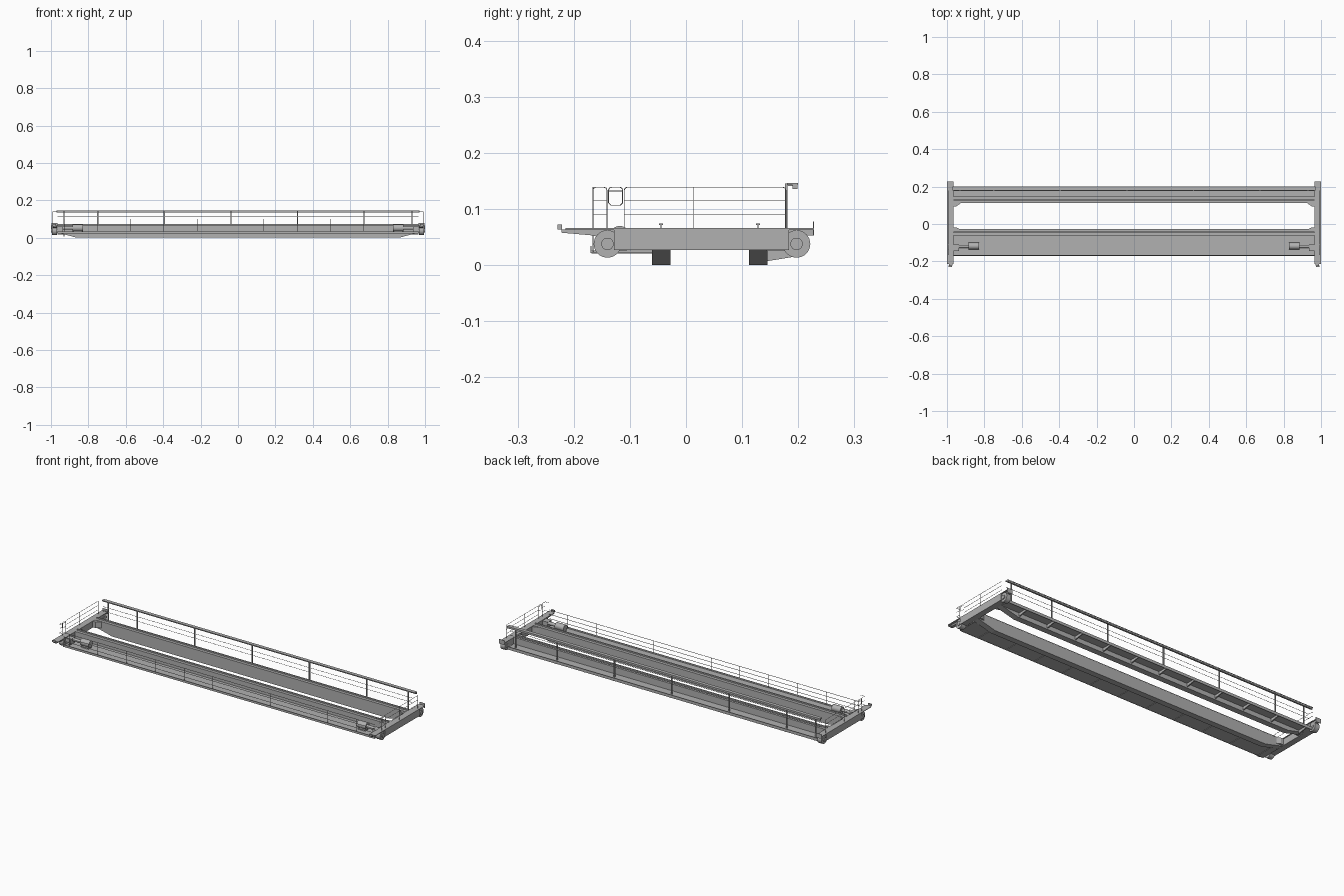
import bpy, math

if "Cube" in bpy.data.objects:
    bpy.data.objects.remove(bpy.data.objects["Cube"])

# Dark grey paint shared by every part
paint = bpy.data.materials.new("dark_grey_paint")
paint.diffuse_color = (0.44, 0.44, 0.44, 1)
paint.use_nodes = True
paint.node_tree.nodes["Principled BSDF"].inputs["Base Color"].default_value = paint.diffuse_color


def mesh(name, verts, faces):
    me = bpy.data.meshes.new(name)
    me.from_pydata(verts, [], faces)
    me.update()
    me.materials.append(paint)
    ob = bpy.data.objects.new(name, me)
    bpy.context.collection.objects.link(ob)
    return ob


def prism(name, pts, lo, hi, axis):
    """Extrude a 2D profile: axis 'x' -> (y,z), 'y' -> (x,z), 'z' -> (x,y)."""
    put = {'x': lambda p, t: (t, p[0], p[1]),
           'y': lambda p, t: (p[0], t, p[1]),
           'z': lambda p, t: (p[0], p[1], t)}[axis]
    area = sum(a[0] * b[1] - b[0] * a[1] for a, b in zip(pts, pts[1:] + pts[:1]))
    if (area > 0) == (axis == 'y'):
        pts = pts[::-1]
    n = len(pts)
    verts = [put(p, lo) for p in pts] + [put(p, hi) for p in pts]
    faces = [tuple(reversed(range(n))), tuple(range(n, 2 * n))]
    faces += [(i, (i + 1) % n, n + (i + 1) % n, n + i) for i in range(n)]
    return mesh(name, verts, faces)


def box(name, x0, x1, y0, y1, z0, z1):
    return prism(name, [(x0, y0), (x1, y0), (x1, y1), (x0, y1)], z0, z1, 'z')


def cyl(name, x0, x1, y, z, r, n=24):
    a, b = min(x0, x1), max(x0, x1)
    ob = prism(name, [(y + r * math.cos(i * math.tau / n), z + r * math.sin(i * math.tau / n))
                      for i in range(n)], a, b, 'x')
    ob.data.polygons.foreach_set("use_smooth", [False, False] + [True] * n)
    ob.data.set_sharp_from_angle(angle=math.radians(40))
    return ob


def tubes(name, paths, r=0.0009):
    """Round pipes along several polylines; a path is (points, closed)."""
    cu = bpy.data.curves.new(name, 'CURVE')
    cu.dimensions = '3D'
    cu.bevel_depth = r
    cu.bevel_resolution = 1
    cu.use_fill_caps = True
    cu.materials.append(paint)
    for pts, closed in paths:
        sp = cu.splines.new('POLY')
        sp.points.add(len(pts) - 1)
        for p, co in zip(sp.points, pts):
            p.co = (*co, 1)
        sp.use_cyclic_u = closed
    ob = bpy.data.objects.new(name, cu)
    bpy.context.collection.objects.link(ob)


def hoop(x, y0, y1, z0, z1, c=0.005):
    """Upside-down U with rounded corners in the yz plane."""
    return [(x, y0, z0), (x, y0, z1 - c), (x, y0 + c * .3, z1 - c * .3), (x, y0 + c, z1),
            (x, y1 - c, z1), (x, y1 - c * .3, z1 - c * .3), (x, y1, z1 - c), (x, y1, z0)]


# Main girders with tapered ends, top flanges and trolley rails
for tag, y in (("front", -0.0445), ("rear", 0.1285)):
    prof = [(-0.97, 0.064), (-0.97, 0.028), (-0.86, 0), (0.86, 0), (0.97, 0.028), (0.97, 0.064)]
    prism(tag + "_girder", prof, y - 0.0165, y + 0.0165, 'y')
    box(tag + "_girder_top_flange", -0.97, 0.97, y - 0.0175, y + 0.0175, 0.064, 0.066)
    box(tag + "_rail_web", -0.965, 0.965, y - 0.001, y + 0.001, 0.066, 0.072)
    box(tag + "_rail_head", -0.965, 0.965, y - 0.0035, y + 0.0035, 0.072, 0.0745)

# Low front walkway with toe board and cross supports
box("front_walkway", -0.965, 0.965, -0.168, -0.06, 0.023, 0.026)
box("front_toe_board", -0.965, 0.965, -0.17, -0.168, 0.022, 0.034)
# Narrow rear walkway with tapered brackets
box("rear_walkway", -0.965, 0.965, 0.144, 0.2, 0.025, 0.028)
box("rear_edge_strip", -0.965, 0.965, 0.198, 0.2, 0.018, 0.034)
posts = [-0.93 + i * 0.178 for i in range(11)]
for i, x in enumerate(posts):
    prism(f"rear_bracket_{i}", [(0.143, 0.007), (0.198, 0.016), (0.198, 0.025), (0.143, 0.025)],
          x - 0.003, x + 0.003, 'x')
    box(f"front_walkway_support_{i}", x - 0.003, x + 0.003, -0.168, -0.058, 0.0205, 0.023)

# Front railing
yf = -0.166
front = [([(-0.965, yf, z), (0.965, yf, z)], False) for z in (0.1, 0.076, 0.052)]
front += [([(x, yf, 0.024), (x, yf, 0.1)], False) for x in [-0.965] + posts + [0.965]]
tubes("front_railing", front, 0.0012)

# Rear cable track on posts, with thin guard rails
thick = [-0.93] + [-0.75 + i * 0.356 for i in range(5)] + [0.93]
for i, x in enumerate(thick):
    box(f"cable_post_{i}", x - 0.003, x + 0.003, 0.176, 0.181, 0.026, 0.146)
    box(f"cable_arm_{i}", x - 0.003, x + 0.003, 0.176, 0.199, 0.141, 0.146)
box("cable_track", -0.97, 0.97, 0.19, 0.199, 0.136, 0.143)
box("cable_track_cap", -0.97, 0.97, 0.18, 0.2, 0.143, 0.147)
tubes("rear_guard_rails", [([(-0.965, 0.178, z), (0.965, 0.178, z)], False) for z in (0.115, 0.09)])

# End carriages, mirrored at both ends
for tag, s in (("left", -1), ("right", 1)):
    def xs(a, b):
        return min(s * a, s * b), max(s * a, s * b)

    box(tag + "_carriage_beam", *xs(0.967, 1.0), -0.128, 0.184, 0.027, 0.063)
    # Tapered wheel and buffer supports, set back from the beam face
    ends = {"front": [(-0.222, 0.064), (-0.222, 0.058), (-0.165, 0.053), (-0.125, 0.04), (-0.125, 0.064)],
            "rear": [(0.227, 0.064), (0.227, 0.053), (0.215, 0.053), (0.18, 0.04), (0.18, 0.064)]}
    for end, prof in ends.items():
        prism(f"{tag}_{end}_wheel_support", prof, *xs(0.97, 0.988), 'x')
    box(tag + "_carriage_top_plate", *xs(0.964, 1.0), -0.215, 0.227, 0.063, 0.066)
    box(tag + "_front_buffer", *xs(0.972, 0.992), -0.229, -0.221, 0.064, 0.073)
    box(tag + "_rear_stop", *xs(0.966, 0.998), 0.226, 0.228, 0.053, 0.078)
    # Travel wheels with hubs
    for end, y in (("front", -0.14), ("rear", 0.197)):
        cyl(f"{tag}_{end}_wheel", s * 0.968, s * 0.995, y, 0.038, 0.0245, 32)
        cyl(f"{tag}_{end}_wheel_hub", s * 0.966, s * 1.0, y, 0.038, 0.011)
    # Travel drive: gearbox, shaft and motor
    box(tag + "_gearbox", *xs(0.935, 0.967), -0.145, -0.11, 0.03, 0.06)
    cyl(tag + "_drive_shaft", s * 0.88, s * 0.94, -0.12, 0.052, 0.009)
    cyl(tag + "_drive_motor", s * 0.83, s * 0.885, -0.118, 0.052, 0.018)
    box(tag + "_motor_base", *xs(0.835, 0.88), -0.13, -0.106, 0.026, 0.04)
    # Corner gussets between girders and carriage
    for g, y, d in (("front_inner", -0.03, 0.012), ("rear_inner", 0.112, -0.018)):
        prism(f"{tag}_{g}_gusset", [(s * 0.925, y), (s * 0.967, y), (s * 0.967, y + d),
                                    (s * 0.95, y + d)], 0.03, 0.064, 'z')
    # End railing with gate hoop
    x = s * 0.99
    rail = [(hoop(x, -0.166, -0.141, 0.065, 0.139), False),
            (hoop(x, -0.11, 0.178, 0.065, 0.139), False),
            ([(x, 0.013, 0.065), (x, 0.013, 0.139)], False),
            (hoop(x, -0.138, -0.113, 0.111, 0.139)
             + [(x, -0.117, 0.107), (x, -0.134, 0.107)], True),
            ([(x, -0.138, 0.132), (x, -0.113, 0.132)], False)]
    for z in (0.115, 0.09):
        rail += [([(x, -0.166, z), (x, -0.141, z)], False), ([(x, -0.11, z), (x, 0.178, z)], False)]
    # Short return rails joining the end railing to the front railing
    rail += [([(x, -0.166, z), (s * 0.965, -0.166, z)], False) for z in (0.09, 0.139)]
    rail += [([(s * 0.965, -0.166, 0.1), (s * 0.965, -0.166, 0.139)], False)]
    tubes(tag + "_end_railing", rail)
